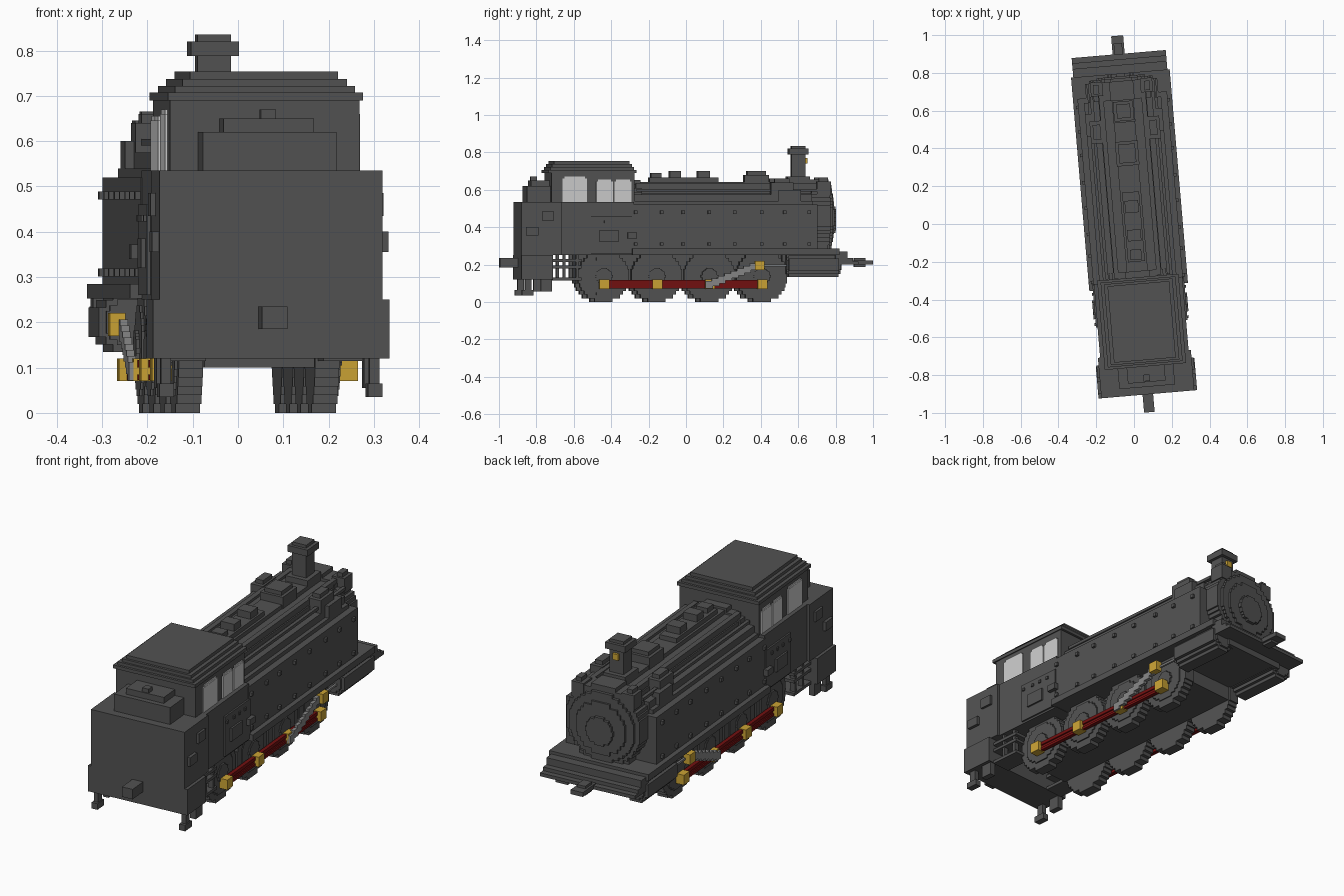
import bpy, bmesh, math
from mathutils import Matrix

if "Cube" in bpy.data.objects:
    bpy.data.objects.remove(bpy.data.objects["Cube"])

# whole engine is turned slightly about z
PLACE = Matrix.Translation((-0.004, 0, 0)) @ Matrix.Rotation(math.radians(4.9), 4, 'Z')

def material(name, r, g, b):
    m = bpy.data.materials.new(name)
    m.diffuse_color = (r, g, b, 1)
    m.use_nodes = True
    m.node_tree.nodes["Principled BSDF"].inputs["Base Color"].default_value = m.diffuse_color
    return m

GREY = material("dark_grey", 0.085, 0.085, 0.085)
GLASS = material("window_light_grey", 0.6, 0.6, 0.6)
STEEL = material("rod_grey", 0.24, 0.24, 0.24)
GOLD = material("brass", 0.6, 0.37, 0.035)
RED = material("dark_red", 0.17, 0.005, 0.005)

def prism(bm, profile, to3d, a, b):
    """Extrude a closed 2D profile between positions a and b."""
    lo = [bm.verts.new(to3d(p, q, a)) for p, q in profile]
    hi = [bm.verts.new(to3d(p, q, b)) for p, q in profile]
    bm.faces.new(lo)
    bm.faces.new(hi[::-1])
    for i in range(len(lo)):
        j = (i + 1) % len(lo)
        bm.faces.new((lo[i], hi[i], hi[j], lo[j]))

def add_box(bm, x0, x1, y0, y1, z0, z1):
    prism(bm, [(x0, y0), (x1, y0), (x1, y1), (x0, y1)], lambda p, q, t: (p, q, t), z0, z1)

def stepped(r, rows):
    """Staircase outline of a circle."""
    pts, h = [], 2 * r / rows
    for k in range(rows):
        za, zb = -r + k * h, -r + (k + 1) * h
        w = round(math.sqrt(r * r - ((za + zb) / 2) ** 2) / 0.008) * 0.008
        if pts and abs(pts[-1][0] - w) < 1e-5:
            pts[-1] = (w, zb)
        else:
            pts += [(w, za), (w, zb)]
    return pts + [(-w, z) for w, z in reversed(pts)]

def finish(name, bm, mat):
    bmesh.ops.recalc_face_normals(bm, faces=bm.faces)
    bm.transform(PLACE)
    me = bpy.data.meshes.new(name)
    bm.to_mesh(me)
    bm.free()
    me.materials.append(mat)
    bpy.context.collection.objects.link(bpy.data.objects.new(name, me))

def boxes(name, mat, *items, mirror=False):
    bm = bmesh.new()
    for x0, x1, *rest in items:
        add_box(bm, x0, x1, *rest)
        if mirror:
            add_box(bm, -x1, -x0, *rest)
    finish(name, bm, mat)

def mid(w, *rest):
    return (-w, w, *rest)

def drums(name, mat, items, axis, rows=16, mirror=False):
    """items: (across, height, radius, start, end); axis 'y' or 'x'."""
    bm = bmesh.new()
    for c, z, r, a, b in items:
        for s in ((1, -1) if mirror else (1,)):
            if axis == 'y':
                prism(bm, stepped(r, rows), lambda p, q, t: (s * c + p, t, z + q), a, b)
            else:
                prism(bm, stepped(r, rows), lambda p, q, t: (s * t, c + p, z + q), a, b)
    finish(name, bm, mat)

# underframe and running plates
boxes("underframe", GREY, mid(.122, -.6, .52, .1, .27), mid(.17, .5, .82, .17, .26))
boxes("running_plate", GREY, mid(.262, -.31, .8, .252, .285))
boxes("cab_floor", GREY, mid(.235, -.75, -.3, .25, .28))

# coal-end bumper with coupling and foot posts
boxes("front_bumper", GREY, mid(.262, -.905, -.735, .12, .25))
boxes("front_coupling", GREY, mid(.028, -1.0, -.9, .185, .235))
boxes("front_foot_posts", GREY, (.215, .247, -.9, -.84, .035, .065), (.22, .242, -.885, -.85, .06, .125),
      (.215, .245, -.8, -.74, .055, .125), mirror=True)

# coal bunker
boxes("bunker", GREY, mid(.247, -.905, -.69, .25, .535))
boxes("bunker_top", GREY, mid(.148, -.865, -.73, .53, .62), mid(.1, -.84, -.73, .61, .65),
      mid(.017, -.835, -.8, .64, .67))
boxes("bunker_side_fittings", GREY, (.24, .262, -.88, -.815, .355, .4),
      (.24, .258, -.795, -.73, .435, .485), mirror=True)

# cab with stepped roof
boxes("cab_lower", GREY, mid(.235, -.7, -.3, .27, .535))
boxes("cab_upper", GREY, mid(.21, -.74, -.295, .53, .7))
boxes("cab_roof", GREY, *[mid(w, -.757 + d, -.283 - d, z, z + .017) for w, d, z in
      ((.216, 0, .69), (.199, .012, .705), (.182, .022, .72), (.164, .034, .737))])
boxes("cab_windows", GLASS, (.209, .216, -.68, -.55, .525, .66), (.209, .215, -.67, -.56, .515, .67),
      (.209, .216, -.5, -.41, .525, .645), (.209, .215, -.49, -.42, .515, .655),
      (.209, .216, -.403, -.31, .525, .645), (.209, .215, -.393, -.32, .515, .655), mirror=True)
boxes("window_posts", GREY, (.205, .222, -.54, -.505, .44, .51), mirror=True)
boxes("cab_side_panel", GREY, (.23, .243, -.53, -.3, .26, .46),
      (.24, .252, -.485, -.385, .32, .385), (.24, .262, -.335, -.285, .34, .372), mirror=True)
boxes("cab_rivets", GREY, *[(.24, .25, y, y + .014, .423, .437) for y in (-.52, -.46, -.41, -.36)], mirror=True)

# cab ladder
boxes("cab_ladder", GREY, *[(.13, .23, -.735, -.58, z, z + .015) for z in (.115, .18, .215)],
      *[(.2, .225, y, y + .015, .115, .255) for y in (-.68, -.61)], mirror=True)

# side tanks with rivets
boxes("side_tanks", GREY, (.12, .238, -.31, .685, .28, .52), mirror=True)
boxes("tank_rivets", GREY, *[(.236, .25, y - .009, y + .009, z - .009, z + .009)
      for y in (-.29, -.15, -.035, .105, .24, .385, .51, .64) for z in (.31, .48)], mirror=True)
boxes("tank_steps", GREY, (.15, .205, -.3, .66, .515, .54), (.14, .185, -.3, .66, .53, .575), mirror=True)

# boiler, smokebox and door
drums("boiler", GREY, [(0, .46, .182, -.3, .7), (0, .46, .192, -.3, -.25)], 'y', 18)
drums("smokebox", GREY, [(0, .46, .195, .66, .76), (0, .455, .17, .75, .775)], 'y', 20)
drums("smokebox_door", GREY, [(0, .45, .13, .77, .785), (0, .44, .07, .78, .8)], 'y', 12)
boxes("smokebox_saddle", GREY, mid(.13, .62, .75, .25, .38))

# boiler-top fittings
boxes("boiler_top_rail", GREY, mid(.045, -.2, .17, .63, .665))
boxes("safety_valves", GREY, mid(.03, -.19, -.135, .65, .69), mid(.036, -.09, -.03, .65, .7),
      mid(.036, .06, .125, .65, .7))
boxes("steam_dome", GREY, mid(.06, .31, .44, .62, .68), mid(.045, .325, .425, .67, .7))
boxes("boiler_pipes", GREY, (.155, .172, -.28, .69, .59, .605), (.1, .125, -.28, .69, .605, .635), mirror=True)
boxes("pumps", GREY, (.12, .185, .44, .56, .54, .64), (.13, .17, .46, .54, .63, .66),
      (.165, .205, .48, .6, .51, .6), mirror=True)
boxes("smokebox_lamps", GREY, (.1, .165, .69, .765, .57, .645), (.12, .15, .7, .75, .64, .665), mirror=True)

# chimney with brass lamp
boxes("chimney", GREY, mid(.058, .54, .66, .64, .67), mid(.037, .563, .637, .65, .835),
      mid(.053, .548, .652, .788, .82))
boxes("chimney_lamp", GOLD, mid(.015, .635, .65, .74, .77))

# smokebox-end platform and coupling
boxes("rear_platform", GREY, mid(.25, .78, .845, .22, .27), mid(.25, .78, .875, .205, .235),
      mid(.25, .78, .903, .2, .217))
boxes("rear_coupling", GREY, mid(.032, .88, 1.0, .2, .222), mid(.022, .9, .96, .188, .235))

# cylinders
drums("cylinders", GREY, [(.195, .2, .066, .53, .8), (.195, .2, .05, .52, .81)], 'y', 8, True)

# wheels
WY = (-.457, -.172, .111, .392)
drums("wheels", GREY, [w for y in WY for w in ((y, .137, .137, .124, .178), (y, .137, .1, .17, .184),
      (y, .137, .045, .18, .192))], 'x', 14, True)

# rods, pins and crossheads
boxes("coupling_rods", RED, (.19, .205, WY[0], WY[3], .075, .115),
      (.2, .211, WY[0], WY[3], .1, .117), (.2, .211, WY[0], WY[3], .073, .085), mirror=True)
boxes("crank_pins", GOLD, *[(.185, .228, y - .026, y + .026, .07, .12) for y in WY if y != WY[2]],
      (.185, .22, WY[2] - .026, WY[2] + .026, .07, .12), mirror=True)
boxes("connecting_rods", STEEL, *[(.212, .23, .085 + .034 * i, .125 + .034 * i, .072 + .014 * i, .112 + .0135 * i)
      for i in range(8)], (.215, .225, .38, .54, .19, .2), mirror=True)
boxes("crossheads", GOLD, (.215, .25, .35, .4, .17, .22), mirror=True)
